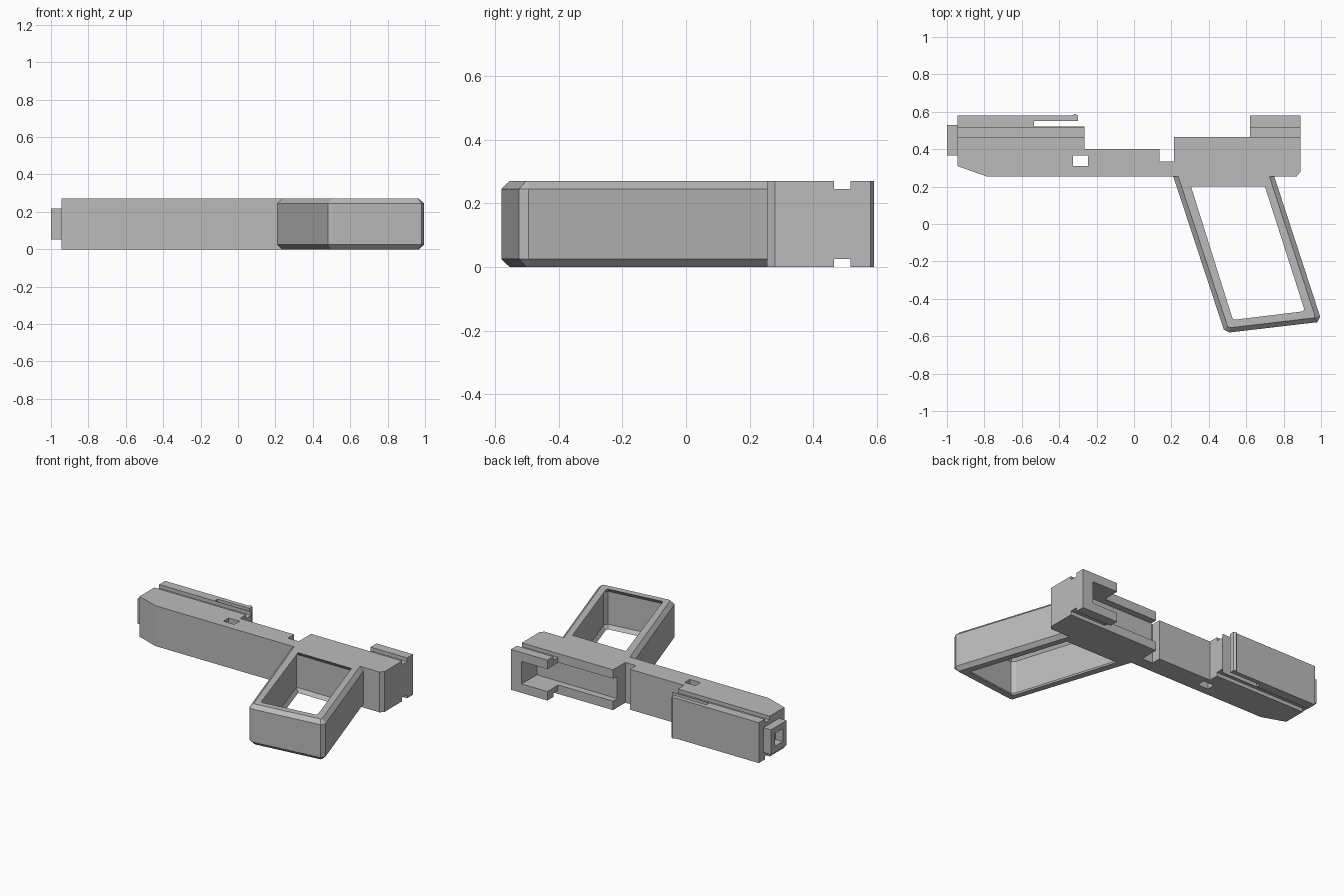
import bpy
import bmesh
from mathutils import Vector

cube = bpy.data.objects.get("Cube")
if cube:
    bpy.data.objects.remove(cube, do_unlink=True)

HEIGHT = 0.27

grey = bpy.data.materials.new("plain_grey")
grey.use_nodes = True
grey.diffuse_color = (0.5, 0.5, 0.5, 1)
grey.node_tree.nodes["Principled BSDF"].inputs["Base Color"].default_value = (0.5, 0.5, 0.5, 1)


def finish(name, bm):
    bmesh.ops.recalc_face_normals(bm, faces=bm.faces)
    mesh = bpy.data.meshes.new(name)
    bm.to_mesh(mesh)
    bm.free()
    mesh.materials.append(grey)
    obj = bpy.data.objects.new(name, mesh)
    bpy.context.collection.objects.link(obj)
    return obj


def prism(name, outline, z0, z1):
    """Extrude a flat outline between two heights."""
    bm = bmesh.new()
    face = bm.faces.new([bm.verts.new((x, y, z0)) for x, y in outline])
    top = bmesh.ops.extrude_face_region(bm, geom=[face])["geom"]
    verts = [v for v in top if isinstance(v, bmesh.types.BMVert)]
    bmesh.ops.translate(bm, verts=verts, vec=(0, 0, z1 - z0))
    return finish(name, bm)


def box(name, x0, x1, y0, y1, z0, z1):
    return prism(name, [(x0, y0), (x1, y0), (x1, y1), (x0, y1)], z0, z1)


def cut(target, *bounds):
    """Remove a box from the target and delete the cutter."""
    cutter = box("cutter", *bounds)
    cutter.hide_render = True
    mod = target.modifiers.new("cut", "BOOLEAN")
    mod.operation = "DIFFERENCE"
    mod.solver = "EXACT"
    mod.object = cutter
    bpy.context.view_layer.objects.active = target
    bpy.ops.object.modifier_apply(modifier=mod.name)
    bpy.data.objects.remove(cutter, do_unlink=True)


def inset(points, d):
    """Offset a counter-clockwise outline inwards by d."""
    pts = [Vector(p) for p in points]
    result = []
    for i, p in enumerate(pts):
        a = (p - pts[i - 1]).normalized()
        b = (pts[(i + 1) % len(pts)] - p).normalized()
        n1, n2 = Vector((-a.y, a.x)), Vector((-b.y, b.x))
        result.append(p + (n1 + n2) * d / (1 + n1.dot(n2)))
    return result


# Long body with the raised front block, spring arm, dip and rear block
frame_outline = [
    (-0.945, 0.31), (-0.79, 0.255), (0.87, 0.255), (0.89, 0.28),
    (0.89, 0.58), (0.62, 0.58), (0.62, 0.465), (0.215, 0.465),
    (0.215, 0.335), (0.135, 0.335), (0.135, 0.40), (-0.265, 0.40),
    (-0.265, 0.52), (-0.535, 0.52), (-0.535, 0.55), (-0.30, 0.55),
    (-0.30, 0.58), (-0.315, 0.59), (-0.33, 0.58), (-0.945, 0.58),
]
body = prism("body_frame", frame_outline, 0, HEIGHT)

# Rail grooves along both flat sides
for low, high in ((-0.1, 0.025), (HEIGHT - 0.025, 0.4)):
    cut(body, -1.1, 1.1, 0.465, 0.517, low, high)
# Small through window
cut(body, -0.325, -0.245, 0.31, 0.365, -0.1, 0.4)
# Channel along the rear, closed by the end wall
cut(body, 0.17, 0.81, 0.42, 0.7, 0.06, HEIGHT - 0.06)

# Square hollow nose
nose = box("hollow_nose", -1.0, -0.93, 0.365, 0.53, 0.052, 0.218)
cut(nose, -1.1, -0.94, 0.405, 0.49, 0.092, 0.178)

# Slanted open handle: chamfered outside, shell-like undercut inside
outer = [(0.2, 0.285), (0.48, -0.565), (0.51, -0.58),
         (0.98, -0.525), (0.995, -0.495), (0.74, 0.285)]
inner = [(0.305, 0.2), (0.525, -0.5), (0.535, -0.512),
         (0.905, -0.467), (0.91, -0.455), (0.7, 0.2)]
C = 0.025
section = [
    (inset(outer, C), 0), (outer, C), (outer, HEIGHT - C), (inset(outer, C), HEIGHT),
    (inner, HEIGHT), (inset(inner, -0.018), HEIGHT - C),
    (inset(inner, -0.018), C), (inner, 0),
]
bm = bmesh.new()
loops = [[bm.verts.new((p[0], p[1], z)) for p in pts] for pts, z in section]
for k, loop in enumerate(loops):
    following = loops[(k + 1) % len(loops)]
    for i in range(len(loop)):
        j = (i + 1) % len(loop)
        bm.faces.new((loop[i], loop[j], following[j], following[i]))
finish("handle_ring", bm)
